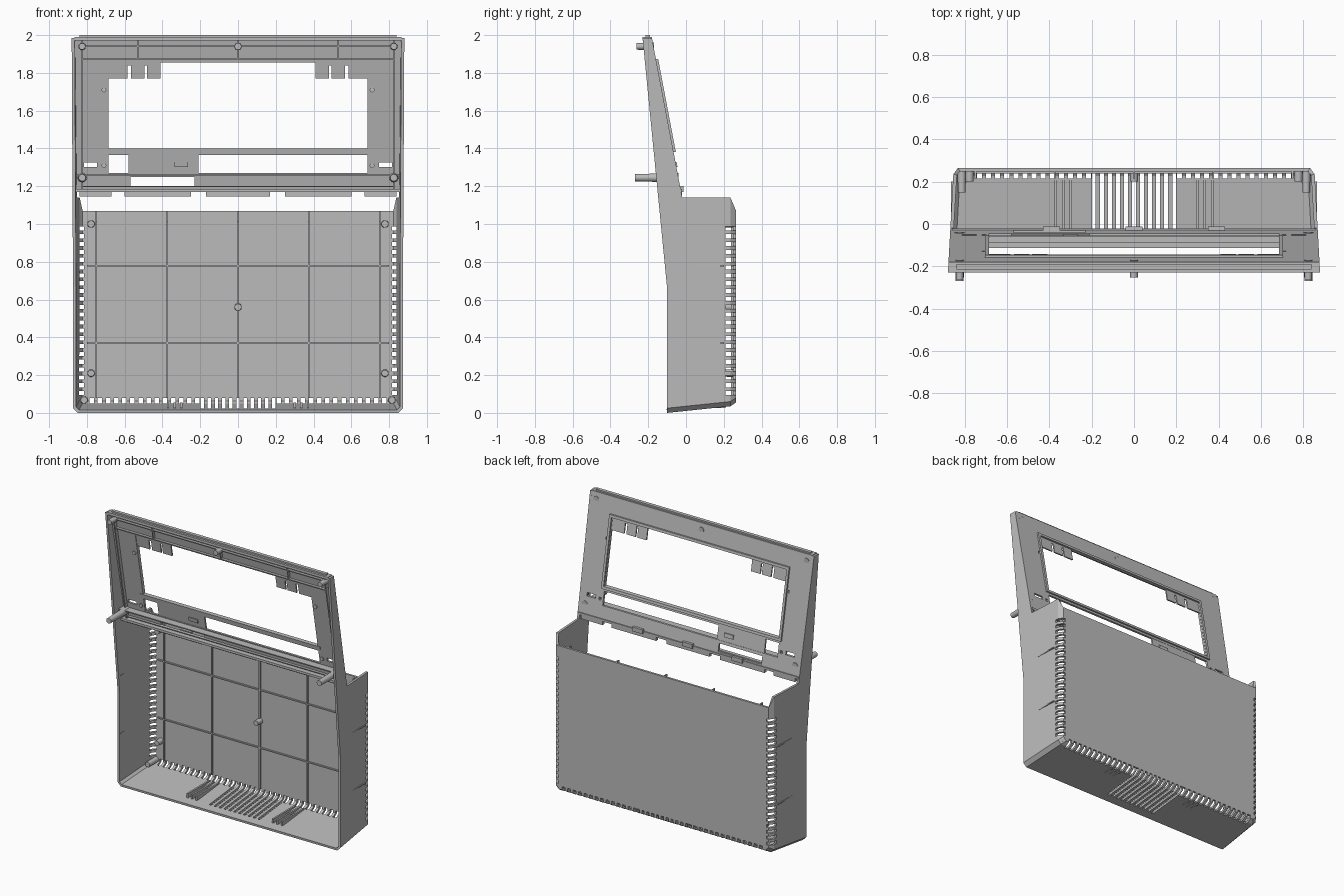
import bpy, bmesh, math
from mathutils import Matrix

if "Cube" in bpy.data.objects:
    bpy.data.objects.remove(bpy.data.objects["Cube"])

grey = bpy.data.materials.new("plain_grey")
grey.diffuse_color = (0.5, 0.5, 0.5, 1)
grey.use_nodes = True
grey.node_tree.nodes["Principled BSDF"].inputs["Base Color"].default_value = grey.diffuse_color


def finish(name, bm, recalc=True):
    if recalc:
        bmesh.ops.recalc_face_normals(bm, faces=bm.faces[:])
    me = bpy.data.meshes.new(name)
    bm.to_mesh(me)
    bm.free()
    me.materials.append(grey)
    ob = bpy.data.objects.new(name, me)
    bpy.context.collection.objects.link(ob)
    return ob


def add_box(bm, x0, x1, y0, y1, z0, z1):
    """Box; y0 / y1 may be functions of z, giving a leaning box."""
    v = []
    for z in (z0, z1):
        a = y0(z) if callable(y0) else y0
        b = y1(z) if callable(y1) else y1
        v += [bm.verts.new(p) for p in ((x0, a, z), (x1, a, z), (x1, b, z), (x0, b, z))]
    for f in ((3, 2, 1, 0), (4, 5, 6, 7), (0, 1, 5, 4), (1, 2, 6, 5), (2, 3, 7, 6), (3, 0, 4, 7)):
        bm.faces.new([v[i] for i in f])


def boxes(name, items):
    bm = bmesh.new()
    for it in items:
        add_box(bm, *it)
    return finish(name, bm)


def lean(depth):
    """Distance in front of the leaning back plane of the upper panel."""
    return lambda z: -0.02 - 0.19 * (z - 1.14) - depth


def leaning(x0, x1, z0, z1, d_front, d_back):
    return (x0, x1, lean(d_front), lean(d_back), z0, z1)


def cut(ob, cutter):
    m = ob.modifiers.new("cut", 'BOOLEAN')
    m.operation, m.solver, m.object = 'DIFFERENCE', 'EXACT', cutter
    dg = bpy.context.evaluated_depsgraph_get()
    ob.data = bpy.data.meshes.new_from_object(ob.evaluated_get(dg))
    ob.modifiers.clear()
    bpy.data.objects.remove(cutter)


def posts(name, items):
    """Round posts along y: x, z, front y, back y, front radius, back radius."""
    bm = bmesh.new()
    for x, z, y0, y1, r0, r1 in items:
        mat = Matrix.Translation((x, (y0 + y1) / 2, z)) @ Matrix.Rotation(math.pi / 2, 4, 'X')
        bmesh.ops.create_cone(bm, cap_ends=True, segments=16, radius1=r1, radius2=r0,
                              depth=y1 - y0, matrix=mat)
    ob = finish(name, bm)
    bpy.ops.object.select_all(action='DESELECT')
    ob.select_set(True)
    bpy.context.view_layer.objects.active = ob
    bpy.ops.object.shade_smooth_by_angle(angle=math.radians(40))


def half_width(y):
    return 0.88 - 0.055 * (y + 0.22)


# Lower tub: chamfered U section carried back to an inset rear wall
bm = bmesh.new()
rows = []
for y, inset, zb, top in ((-0.10, 0, 0, 1.14), (0.235, 0, 0.035, 1.14), (0.265, 0.02, 0.055, 1.07)):
    w = half_width(y) - inset
    pts = [(-w, top), (-w, zb + 0.025), (-w + 0.025, zb)]
    pts += [(-x, z) for x, z in reversed(pts)]
    rows.append([bm.verts.new((x, y, z)) for x, z in pts])
for a, b in zip(rows, rows[1:]):
    for j in range(5):
        bm.faces.new((a[j], b[j], b[j + 1], a[j + 1]))
bm.faces.new(rows[-1][::-1])
tub = finish("lower_tub", bm, recalc=False)
sol = tub.modifiers.new("wall", 'SOLIDIFY')
sol.thickness, sol.offset, sol.use_even_offset = 0.016, -1, True

# Vent slots along the rear corners, rear floor edge and middle of the floor
slots = []
for i in range(22):
    z = 0.105 + i * 0.0415
    for x0, x1 in ((-0.95, -0.815), (0.815, 0.95)):
        slots.append((x0, x1, 0.21, 0.3, z - 0.011, z + 0.011))
for i in range(-18, 19):
    x = i * 0.043
    if abs(x) > 0.21:
        slots.append((x - 0.012, x + 0.012, 0.215, 0.3, -0.1, 0.078))
for i in range(-5, 6):
    x = i * 0.038
    slots.append((x - 0.009, x + 0.009, -0.04, 0.3, -0.1, 0.078))
cut(tub, boxes("vent_cutter", slots))

# Side cheeks rising above the tub
profile = [(-0.10, 0.66), (-0.10, 1.14), (-0.02, 1.14), (-0.172, 1.94), (-0.18, 1.985), (-0.23, 1.985)]
for name, s in (("left_cheek", -1), ("right_cheek", 1)):
    bm = bmesh.new()
    outer = [bm.verts.new((s * half_width(y), y, z)) for y, z in profile]
    inner = [bm.verts.new((s * (half_width(y) - 0.016), y, z)) for y, z in profile]
    bm.faces.new(outer)
    bm.faces.new(inner[::-1])
    for i in range(len(profile)):
        k = (i + 1) % len(profile)
        bm.faces.new((outer[i], inner[i], inner[k], outer[k]))
    finish(name, bm)

# Upper leaning panel with window, long slot and small openings
panel = boxes("upper_panel", [leaning(-0.862, 0.862, 1.17, 1.985, 0.016, 0)])
holes = [(-0.685, 0.685, 1.40, 1.855), (-0.685, 0.685, 1.27, 1.365), (-0.57, -0.23, 1.195, 1.25)]
for s in (-1, 1):
    holes.append((s * 0.78 - 0.034, s * 0.78 + 0.034, 1.302, 1.326))
    holes += [(s * 0.71 - 0.009, s * 0.71 + 0.009, z - 0.009, z + 0.009) for z in (1.31, 1.71)]
cut(panel, boxes("window_cutter", [leaning(*h, 0.1, -0.1) for h in holes]))

# Notched tabs in the upper window corners and the plate across the slot
tabs = []
for s in (-1, 1):
    for a, b, z0, z1 in ((0.585, 0.69, 1.77, 1.86), (0.495, 0.567, 1.77, 1.86),
                         (0.41, 0.482, 1.77, 1.86), (0.41, 0.69, 1.838, 1.86)):
        x0, x1 = sorted((s * a, s * b))
        d = 0.0005 if z0 > 1.8 else 0
        tabs.append(leaning(x0, x1, z0, z1, 0.012 - d, 0.002 + d))
boxes("window_tabs", tabs)
boxes("slot_plate", [leaning(-0.58, -0.21, 1.265, 1.37, 0.014, 0.002),
                     leaning(-0.335, -0.265, 1.302, 1.328, 0.022, -0.006)])

# Raised rim around the window on the back
boxes("window_rim", [leaning(-0.705, 0.705, 1.855, 1.873, 0.005, -0.012),
                     leaning(-0.705, 0.705, 1.382, 1.40, 0.02, -0.012),
                     leaning(-0.705, -0.687, 1.40, 1.855, 0.005, -0.012),
                     leaning(0.687, 0.705, 1.40, 1.855, 0.005, -0.012)])

# Stiffening ribs on the front of the panel
ribs = [leaning(-0.83, 0.83, 1.868, 1.876, 0.035, 0.01),
        leaning(-0.83, 0.83, 1.938, 1.946, 0.035, 0.01),
        leaning(-0.865, 0.865, 1.255, 1.263, 0.07, 0.01),
        leaning(-0.83, 0.83, 1.195, 1.201, 0.035, 0.01)]
ribs += [leaning(x - 0.004, x + 0.004, 1.87, 1.975, 0.034, 0.01) for x in (-0.53, 0, 0.53)]
ribs += [leaning(x - 0.004, x + 0.004, 1.18, 1.975, 0.04, 0.01) for x in (-0.828, 0.828)]
boxes("panel_ribs", ribs)

# Top rail, bottom ledge and hanging clips
boxes("top_rail", [(-0.865, 0.865, -0.23, -0.18, 1.972, 1.99),
                   (-0.84, 0.84, -0.215, -0.19, 1.985, 2.0)])
boxes("bottom_ledge", [(-0.862, 0.862, -0.085, -0.022, 1.17, 1.186)])
clips = [(-0.84, -0.67), (-0.60, -0.25), (-0.17, 0.17), (0.25, 0.60), (0.67, 0.84)]
boxes("hanging_clips", [(a, b, -0.045, -0.022, 1.145, 1.172) for a, b in clips])
boxes("ledge_hooks", [(a, b, -0.03, -0.012, 1.17, 1.20) for a, b in
                      ((-0.43, -0.35), (-0.04, 0.04), (0.35, 0.43))])

# Screw posts
post_list = [(s * 0.825, 1.94, -0.262, -0.17, 0.017, 0.02) for s in (-1, 1)]
post_list += [(s * 0.825, 1.245, -0.27, -0.04, 0.019, 0.025) for s in (-1, 1)]
post_list += [(0, 1.94, -0.252, -0.17, 0.018, 0.02)]
post_list += [(s * 0.71, z, lean(0.026)(z), lean(0.016)(z), 0.013, 0.013)
              for s in (-1, 1) for z in (1.31, 1.71)]
posts("panel_posts", post_list)
rear = [(s * 0.778, z, 0.20, 0.252, 0.018, 0.02) for s in (-1, 1) for z in (0.21, 1.0)]
posts("rear_posts", rear + [(0, 0.56, 0.20, 0.252, 0.018, 0.02)])
posts("corner_posts", [(s * 0.815, 0.068, 0.15, 0.25, 0.018, 0.02) for s in (-1, 1)])

# Ribs inside the rear wall and on the floor
inside = [(x - 0.004, x + 0.004, 0.238, 0.252, 0.08, 1.065) for x in (-0.75, -0.375, 0, 0.375, 0.75)]
inside += [(x - 0.004, x + 0.004, 0.215, 0.252, 1.01, 1.068) for x in (-0.75, -0.375, 0, 0.375, 0.75)]
inside += [(-0.80, 0.80, 0.239, 0.252, z - 0.004, z + 0.004) for z in (0.37, 0.78)]
boxes("rear_ribs", inside)
boxes("floor_ribs", [(s * x - 0.006, s * x + 0.006, -0.04, 0.21, 0.025, 0.055)
                     for s in (-1, 1) for x in (0.30, 0.335, 0.37)])
boxes("cheek_ribs", [(s * 0.86 - 0.006, s * 0.86 + 0.006, -0.09, 0.20, z - 0.004, z + 0.004)
                     for s in (-1, 1) for z in (0.37, 0.78)])
